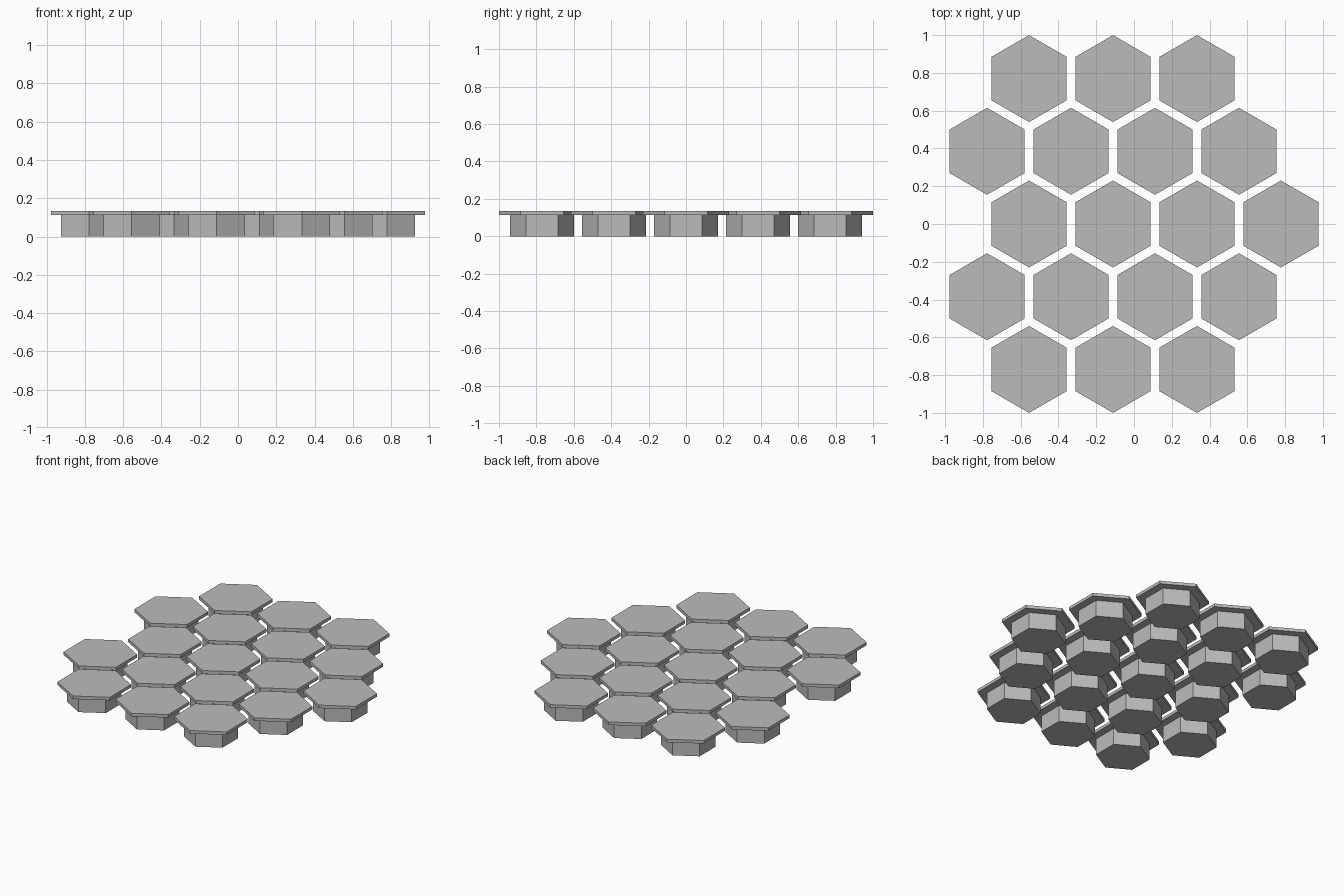
import bpy
import math

cube = bpy.data.objects.get("Cube")
if cube:
    bpy.data.objects.remove(cube, do_unlink=True)

PITCH = 0.4445                      # distance between neighbouring tiles
ROW_STEP = PITCH * math.sqrt(3) / 2
CAP_RADIUS, STEM_RADIUS = 0.23, 0.17
STEM_TOP, CAP_TOP = 0.113, 0.134

grey = bpy.data.materials.new("plain grey")
grey.use_nodes = True
colour = (0.5, 0.5, 0.5, 1)
grey.diffuse_color = colour
grey.node_tree.nodes["Principled BSDF"].inputs["Base Color"].default_value = colour


def hex_prism(name, x, y, radius, bottom, top):
    """Six-sided prism with corners pointing along y."""
    bpy.ops.mesh.primitive_cylinder_add(
        vertices=6, radius=radius, depth=top - bottom,
        location=(x, y, (bottom + top) / 2))
    prism = bpy.context.object
    prism.name = name
    prism.data.materials.append(grey)
    return prism


# Rows from front to back: tile count and x of the first tile in pitches
rows = [(3, -1.25), (4, -1.75), (4, -1.25), (4, -1.75), (3, -1.25)]

for r, (count, start) in enumerate(rows):
    y = (r - 2) * ROW_STEP
    for c in range(count):
        x = (start + c) * PITCH
        tag = f"row{r + 1}_{c + 1}"
        # Narrow foot below, wide thin plate on top
        hex_prism("tile_stem_" + tag, x, y, STEM_RADIUS, 0, STEM_TOP)
        hex_prism("tile_cap_" + tag, x, y, CAP_RADIUS, STEM_TOP, CAP_TOP)
